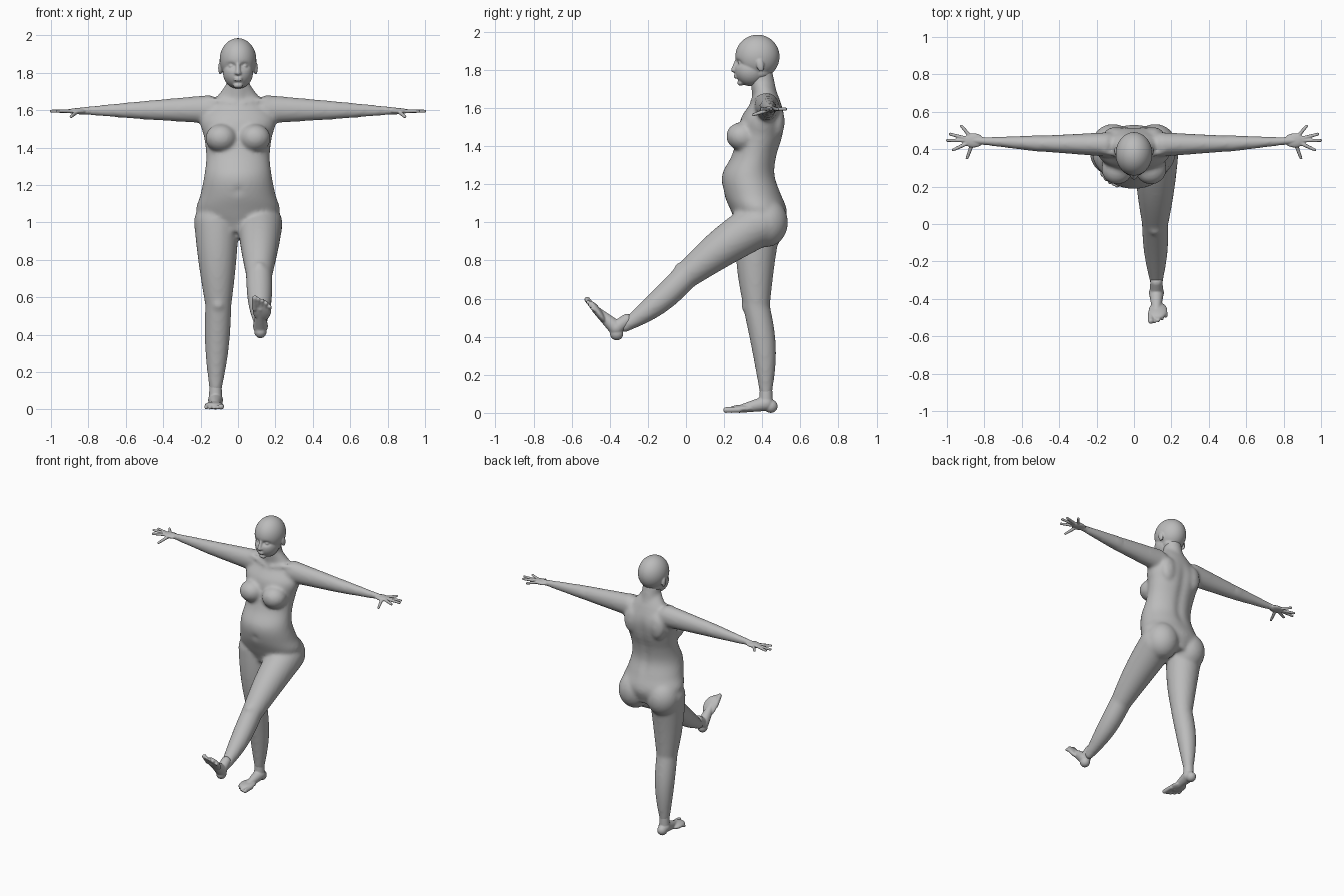
import bpy, bmesh, math
from mathutils import Vector, Matrix

cube = bpy.data.objects.get("Cube")
if cube:
    bpy.data.objects.remove(cube)

GREY = (0.5, 0.5, 0.5, 1)
skin = bpy.data.materials.new("matte_grey")
skin.use_nodes = True
skin.diffuse_color = GREY
skin.node_tree.nodes["Principled BSDF"].inputs["Base Color"].default_value = GREY

X, Y, Z = Matrix.Identity(3)
SIDES = {"right": -1, "left": 1}


def skin_rings(bm, rings):
    """Close a surface over rings of points."""
    loops = [[bm.verts.new(p) for p in ring] for ring in rings]
    for low, high in zip(loops, loops[1:]):
        for k in range(len(low)):
            bm.faces.new((low[k - 1], low[k], high[k], high[k - 1]))
    bm.faces.new(loops[0][::-1])
    bm.faces.new(loops[-1])


def ellipse(centre, u, v, sides=48):
    angles = [math.tau * k / sides for k in range(sides)]
    return [centre + u * math.cos(a) + v * math.sin(a) for a in angles]


def ball(bm, centre, radii, tilt=0):
    place = Matrix.Translation(centre) @ Matrix.Rotation(tilt, 4, 'X') @ Matrix.Diagonal((*radii, 1))
    bmesh.ops.create_uvsphere(bm, u_segments=48, v_segments=32, radius=1, matrix=place)


def limb(bm, start, end, start_radius, end_radius, bulge=0, bow=Vector(), flat=1, steps=12):
    """Tapered round-ended rod, optionally swollen, bowed or flattened."""
    start, end = Vector(start), Vector(end)
    along = (end - start).normalized()
    side = along.cross(X if abs(along.z) > 0.9 else Z).normalized()
    rings = []
    for i in range(steps + 1):
        t = i / steps
        swell = math.sin(math.pi * t)
        radius = start_radius + (end_radius - start_radius) * t + bulge * swell
        centre = start.lerp(end, t) + bow * swell
        rings.append(ellipse(centre, side * radius * flat, along.cross(side) * radius))
    skin_rings(bm, rings)
    for centre, radius in ((start, start_radius), (end, end_radius)):
        ball(bm, centre, [radius * flat] * 3)


def smooth_curve(values, t):
    """Ease through evenly spaced values."""
    i = min(int(t), len(values) - 2)
    t -= i
    p0, p1, p2, p3 = [values[min(max(i + k, 0), len(values) - 1)] for k in (-1, 0, 1, 2)]
    return p1 + t / 2 * (p2 - p0 + t * (2 * p0 - 5 * p1 + 4 * p2 - p3 + t * (3 * (p1 - p2) + p3 - p0)))


def dent(bm, centre, radii, depth):
    """Push the skin along y around a point."""
    for vert in bm.verts:
        reach = sum(((a - b) / r) ** 2 for a, b, r in zip(vert.co, centre, radii))
        vert.co.y += depth * math.exp(-reach)


def finish(bm, name, voxel, relaxing, place=Matrix()):
    """Fuse overlapping parts into one smooth skin."""
    bm.transform(place)
    bmesh.ops.recalc_face_normals(bm, faces=bm.faces)
    mesh = bpy.data.meshes.new(name)
    bm.to_mesh(mesh)
    bm.free()
    mesh.materials.append(skin)
    part = bpy.data.objects.new(name, mesh)
    bpy.context.collection.objects.link(part)
    fuse = part.modifiers.new("fuse", 'REMESH')
    fuse.mode = 'VOXEL'
    fuse.voxel_size = voxel
    fuse.use_smooth_shade = True
    relax = part.modifiers.new("relax", 'SMOOTH')
    relax.iterations = relaxing


# Torso: half width, front and back at even heights from crotch to neck
widths = (.12, .22, .2, .18, .17, .18, .2, .13, .06)
fronts = (.28, .24, .2, .19, .24, .27, .29, .35, .34)
backs = (.5, .53, .5, .47, .48, .51, .52, .49, .45)
body = bmesh.new()
rings = []
for i in range(65):
    t = i / 8
    width, front, back = [smooth_curve(row, t) for row in (widths, fronts, backs)]
    centre = Vector((0, (front + back) / 2, .95 + t / 10))
    rings.append(ellipse(centre, X * width, Y * (back - front) / 2, 64))
skin_rings(body, rings)

# Spine groove and navel
for i in range(6):
    dent(body, (0, .5, 1.2 + i / 15), (.03, .1, .06), -.008)
dent(body, (0, .19, 1.17), (.015, .05, .015), .014)
limb(body, (0, .415, 1.65), (0, .395, 1.78), .067, .06)

for s in SIDES.values():
    # Bust, buttocks, shoulder blades, collar bones
    ball(body, (s * .09, .295, 1.45), (.084, .084, .075), -.2)
    ball(body, (s * .113, .42, 1), (.114, .115, .13))
    ball(body, (s * .1, .478, 1.53), (.06, .04, .09))
    limb(body, (s * .02, .345, 1.635), (s * .16, .39, 1.66), .012, .014)
    # Arms
    shoulder, elbow, wrist = (s * .14, .425, 1.605), (s * .5, .43, 1.6), (s * .82, .444, 1.597)
    limb(body, shoulder, elbow, .077, .05, flat=.85)
    limb(body, elbow, wrist, .05, .022, flat=.9)

# Legs: one standing, one swung forward, with the way each calf swells
poses = (((-.115, .38, 1), (-.105, .37, .56), (-.12, .42, .1), Y),
         ((.118, .38, .99), (.113, 0, .72), (.12, -.32, .455), Vector((0, .6, -.8))))
for hip, knee, ankle, calf in poses:
    limb(body, hip, knee, .12, .07, .005, calf * -.01)
    limb(body, knee, ankle, .07, .032, .012, calf * .015)
    ball(body, Vector(knee) - calf * .045, [.035] * 3)
finish(body, "body", .011, 9)

# Head: skull and face
head = bmesh.new()
ball(head, (0, .375, 1.87), (.098, .116, .115))
ball(head, (0, .34, 1.8), (.08, .085, .085))
ball(head, (0, .39, 1.79), (.07, .06, .05))
for s in SIDES.values():
    # Sockets, eyes, nostrils, ears
    dent(head, (s * .036, .27, 1.837), (.022, .05, .014), .017)
    ball(head, (s * .035, .287, 1.836), (.015, .014, .01))
    ball(head, (s * .011, .256, 1.798), (.009, .012, .008))
    ball(head, (s * .095, .39, 1.825), (.011, .02, .034), .2)
# Nose, lips, chin
limb(head, (0, .268, 1.85), (0, .249, 1.8), .01, .013)
for height in (1.772, 1.761):
    ball(head, (0, .262, height), (.022, .011, .006))
ball(head, (0, .287, 1.733), (.026, .018, .016))
finish(head, "head", .005, 3)

# Hands: digits fan out from the palm, thumb last and lowest
fan = {50: .1, 15: .13, 0: .14, -25: .12, -70: .1}
for side, s in SIDES.items():
    hand = bmesh.new()
    palm = Vector((.858, .447, 1.595))
    ball(hand, palm, (.055, .038, .016))
    limb(hand, (.79, .443, 1.598), palm, .021, .017)
    for angle, reach in fan.items():
        turn = math.radians(angle)
        drop = -.03 if angle < -60 else 0
        tip = palm + Vector((math.cos(turn) * reach, math.sin(turn) * reach, drop))
        limb(hand, palm.lerp(tip, .2), tip, .011, .008)
    finish(hand, side + "_hand", .004, 2, Matrix.Diagonal((s, 1, 1, 1)))

# Feet: built flat with the heel at the origin, then placed
flat = Matrix.Translation((-.12, .48, 0))
raised = Matrix.Translation((.12, -.372, .368)) @ Matrix.Rotation(math.radians(-54), 4, 'X')
for side, place in (("right", flat), ("left", raised)):
    s = SIDES[side]
    foot = bmesh.new()
    ankle = Vector((0, -.06, .05))
    ball(foot, (0, -.035, .035), (.033, .036, .035))
    limb(foot, ankle, ankle + Z * .07, .036, .033)
    limb(foot, ankle, (0, -.2, .02), .04, .02)
    ball(foot, (s * .008, -.185, .022), (.05, .07, .02))
    for i in range(5):
        x = s * (.02 * i - .03)
        radius = .01 if i else .015
        limb(foot, (x, -.2, .017), (x, -.27 + i * i / 300, radius), radius, radius)
    finish(foot, side + "_foot", .005, 2, place)
